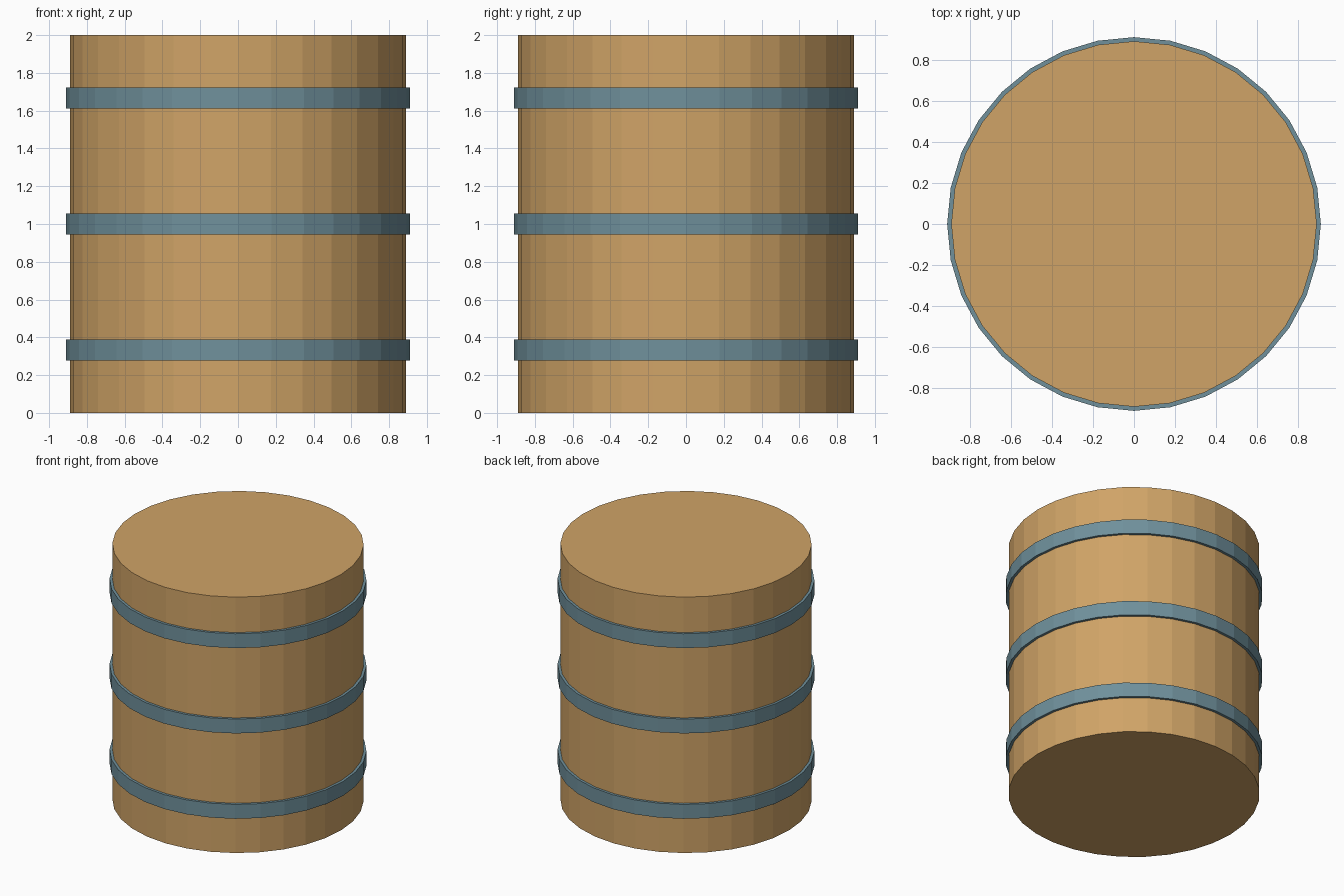
import bpy
import bmesh
import math

if "Cube" in bpy.data.objects:
    bpy.data.objects.remove(bpy.data.objects["Cube"])

SIDES = 32


def material(name, color):
    mat = bpy.data.materials.new(name)
    mat.diffuse_color = (*color, 1.0)
    mat.use_nodes = True
    mat.node_tree.nodes["Principled BSDF"].inputs["Base Color"].default_value = mat.diffuse_color
    return mat


def add_object(name, bm, mat):
    bmesh.ops.recalc_face_normals(bm, faces=bm.faces)
    mesh = bpy.data.meshes.new(name)
    bm.to_mesh(mesh)
    bm.free()
    mesh.materials.append(mat)
    obj = bpy.data.objects.new(name, mesh)
    bpy.context.collection.objects.link(obj)
    return obj


def circle(bm, radius, z):
    step = 2 * math.pi / SIDES
    return [bm.verts.new((radius * math.cos(i * step), radius * math.sin(i * step), z))
            for i in range(SIDES)]


def bridge(bm, a, b):
    for i in range(SIDES):
        j = (i + 1) % SIDES
        bm.faces.new((a[i], a[j], b[j], b[i]))


wood = material("warm wood", (0.63, 0.37, 0.135))
steel = material("blue grey steel", (0.16, 0.28, 0.33))

# Straight-sided wooden body with flat lids
bm = bmesh.new()
bottom, top = circle(bm, 0.89, 0.0), circle(bm, 0.89, 2.0)
bridge(bm, bottom, top)
bm.faces.new(bottom)
bm.faces.new(top)
add_object("barrel_body", bm, wood)

# Three hoops, each a closed rectangular band around the body
for name, z in (("lower", 0.333), ("middle", 1.0), ("upper", 1.667)):
    bm = bmesh.new()
    profile = [(0.88, -0.056), (0.91, -0.056), (0.91, 0.056), (0.88, 0.056)]
    rings = [circle(bm, r, z + dz) for r, dz in profile]
    for k in range(4):
        bridge(bm, rings[k], rings[(k + 1) % 4])
    add_object(name + "_hoop", bm, steel)
